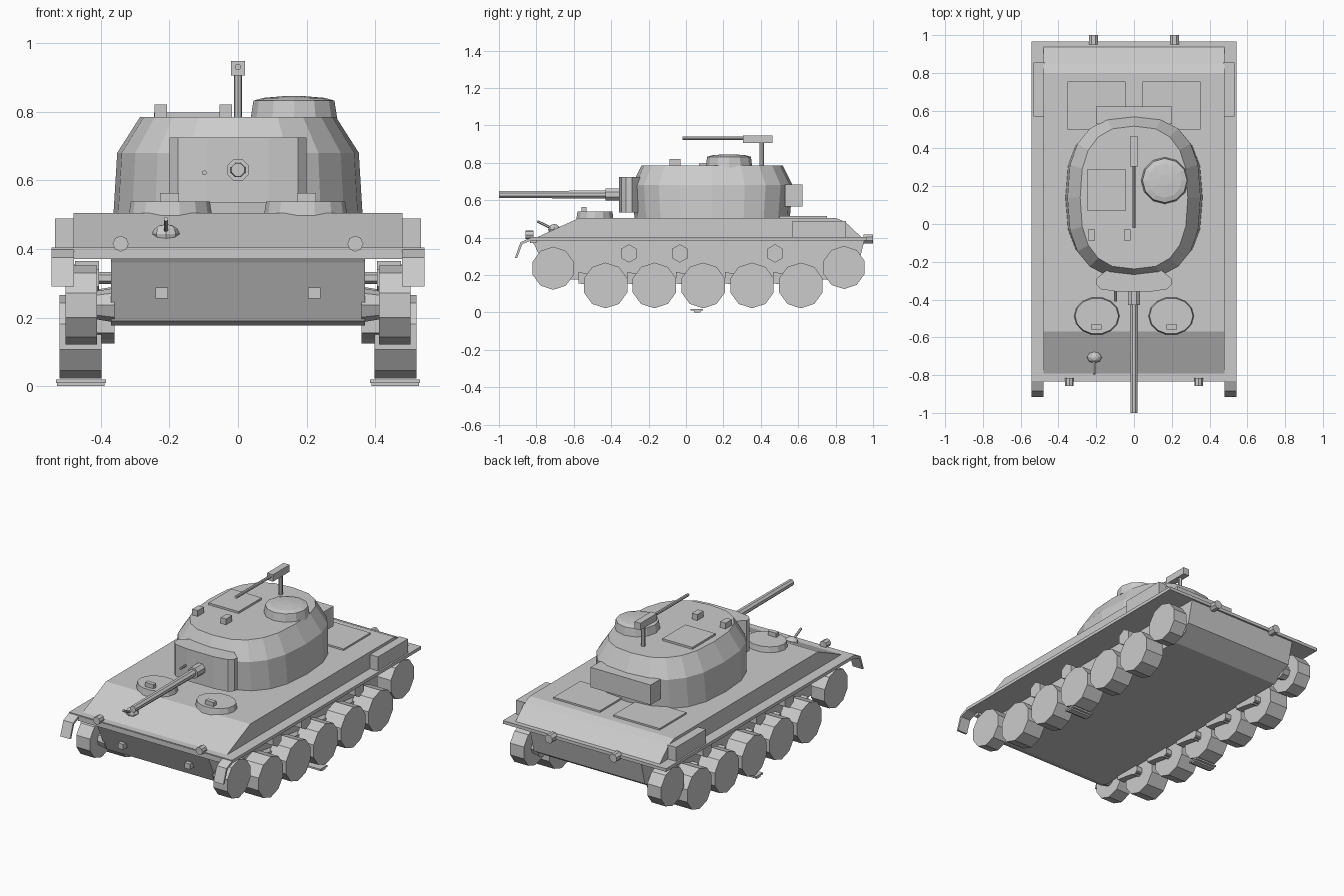
import bpy, bmesh
from math import sin, cos, pi, copysign
from mathutils import Vector

if "Cube" in bpy.data.objects:
    bpy.data.objects.remove(bpy.data.objects["Cube"])


def finish(name, bm):
    bmesh.ops.recalc_face_normals(bm, faces=bm.faces[:])
    me = bpy.data.meshes.new(name)
    bm.to_mesh(me)
    bm.free()
    ob = bpy.data.objects.new(name, me)
    bpy.context.collection.objects.link(ob)
    return ob


def loft(name, rings):
    """Closed skin through rings of equal point count."""
    bm = bmesh.new()
    vs = [[bm.verts.new(p) for p in r] for r in rings]
    n = len(rings[0])
    for a, b in zip(vs, vs[1:]):
        for i in range(n):
            bm.faces.new((a[i], a[(i + 1) % n], b[(i + 1) % n], b[i]))
    bm.faces.new(vs[0])
    bm.faces.new(vs[-1])
    return finish(name, bm)


def box(name, x, y, z):
    rings = [[(x[0], y[0], h), (x[1], y[0], h), (x[1], y[1], h), (x[0], y[1], h)] for h in z]
    return loft(name, rings)


def side_profile(name, pts, x0, x1):
    return loft(name, [[(x, y, z) for y, z in pts] for x in (x0, x1)])


def tube(name, a, b, r1, r2=None, n=8, phase=0.0):
    """Faceted cylinder or cone from a to b; phase 0 puts a vertex straight up."""
    a, b = Vector(a), Vector(b)
    d = (b - a).normalized()
    up = Vector((0, 0, 1)) if abs(d.z) < 0.9 else Vector((0, 1, 0))
    side = d.cross(up).normalized()
    up = side.cross(d)
    rings = []
    for c, r in ((a, r1), (b, r1 if r2 is None else r2)):
        rings.append([c + r * (cos(t) * up + sin(t) * side)
                      for t in (phase + 2 * pi * i / n for i in range(n))])
    return loft(name, rings)


def oval(cx, cy, rx, ry, z, n, power=2.0):
    pts = []
    for i in range(n):
        t = 2 * pi * i / n
        c, s = cos(t), sin(t)
        pts.append((cx + rx * copysign(abs(c) ** (2 / power), c),
                    cy + ry * copysign(abs(s) ** (2 / power), s), z))
    return pts


# Hull: lower tub, sponson superstructure and fender plate
side_profile("lower_hull", [(-.83, .39), (-.81, .36), (-.73, .19), (-.69, .177), (.80, .177),
                            (.92, .25), (.955, .39)], -.37, .37)
side_profile("upper_hull", [(-.80, .40), (-.57, .505), (.80, .505), (.85, .485), (.94, .40)], -.48, .48)
box("fender_plate", (-.543, .543), (-.832, .965), (.385, .404))
box("front_lip", (-.48, .48), (-.835, -.80), (.37, .40))

# Turret body
loft("turret", [oval(0, .14, .363, .415, .50, 20, 2.6),
                oval(0, .14, .352, .43, .68, 20, 2.6),
                oval(0, .14, .285, .378, .785, 20, 2.6)])
mantlet = [(-.14, -.24), (.14, -.24), (.20, -.29), (.20, -.32), (.175, -.345), (.09, -.358),
           (-.09, -.358), (-.175, -.345), (-.20, -.32), (-.20, -.29)]
loft("mantlet", [[(x, y, z) for x, y in mantlet] for z in (.533, .725)])
box("turret_bin", (-.20, .20), (.53, .622), (.565, .685))

# Main gun and coaxial gun
tube("gun_collar", (0, -.34, .63), (0, -.43, .63), .034, phase=pi / 8)
tube("gun_barrel", (0, -.42, .63), (0, -1.0, .63), .023, .02, phase=pi / 8)
tube("coaxial_gun", (-.098, -.34, .622), (-.098, -.41, .622), .007)

# Roof fittings
loft("cupola", [oval(.163, .23, .127, .125, .775, 12), oval(.163, .23, .118, .117, .832, 12),
                oval(.163, .23, .09, .09, .84, 12), oval(.163, .23, .03, .03, .845, 12)])
box("loader_hatch", (-.245, -.045), (.07, .29), (.78, .797))
for x in (-.225, -.036):
    box("periscope", (x - .018, x + .018), (-.088, -.03), (.78, .82))
tube("roof_gun_post", (0, .405, .78), (0, .405, .91), .012)
box("roof_gun_body", (-.02, .02), (.305, .462), (.905, .947))
tube("roof_gun_barrel", (0, .31, .93), (0, -.02, .93), .009)

# Bow gun in its ball mount
ball = Vector((-.21, -.705, .443))
bpy.ops.mesh.primitive_uv_sphere_add(segments=8, ring_count=6, radius=1, location=ball)
mount = bpy.context.object
mount.name = "bow_gun_ball"
mount.scale = (.04, .032, .029)
tube("bow_gun_barrel", ball, (-.21, -.795, .487), .007, n=6)

for s in (-1, 1):
    # Driver hatches with vision blocks
    loft("driver_hatch", [oval(s * .197, -.487, .124, .104, .48, 14),
                          oval(s * .197, -.487, .115, .096, .538, 14)])
    box("vision_block", (s * .2 - .028, s * .2 + .028), (-.558, -.532), (.53, .563))

    # Engine deck covers and stowage boxes
    box("engine_cover", (s * .045, s * .353), (.50, .755), (.50, .515))
    box("stowage_box", (s * .475, s * .533), (.57, .855), (.40, .488))

    # Front mudguards
    side_profile("mudguard", [(-.82, .404), (-.885, .375), (-.915, .29), (-.903, .29),
                              (-.875, .365), (-.82, .387)], s * .478, s * .543)

    # Lamps and tow hooks
    tube("headlight", (s * .342, -.815, .415), (s * .342, -.858, .415), .023)
    tube("rear_lamp", (s * .215, .95, .393), (s * .215, 1.0, .393), .026, phase=pi / 8)
    box("tow_hook", (s * .222 - .018, s * .222 + .018), (-.80, -.75), (.255, .288))

    # Road wheels with their axles and swing arms
    for i in range(5):
        y = -.43 + .261 * i
        tube("road_wheel", (s * .398, y, .144), (s * .52, y, .144), .122, n=10)
        tube("wheel_axle", (s * .36, y, .155), (s * .42, y, .155), .03, n=6)
        side_profile("swing_arm", [(y - .145, .155), (y - .145, .215), (y, .195), (y + .02, .13)],
                     s * .36, s * .412)

    # End wheels
    for name, y, z in (("front_idler", -.71, .236), ("rear_sprocket", .845, .24)):
        tube(name, (s * .411, y, z), (s * .503, y, z), .115, n=10)
        tube(name + "_axle", (s * .36, y, z), (s * .42, y, z), .05, .04, n=8)

    # Return rollers
    for y in (-.305, -.033, .476):
        tube("return_roller", (s * .405, y, .315), (s * .475, y, .315), .049, n=6)
        tube("roller_axle", (s * .36, y, .315), (s * .41, y, .315), .017, n=6)

    # Single track shoe on the ground
    box("track_shoe", (s * .385, s * .53), (.025, .092), (.009, .019))
    box("track_grouser", (s * .389, s * .527), (.042, .078), (0, .01))
